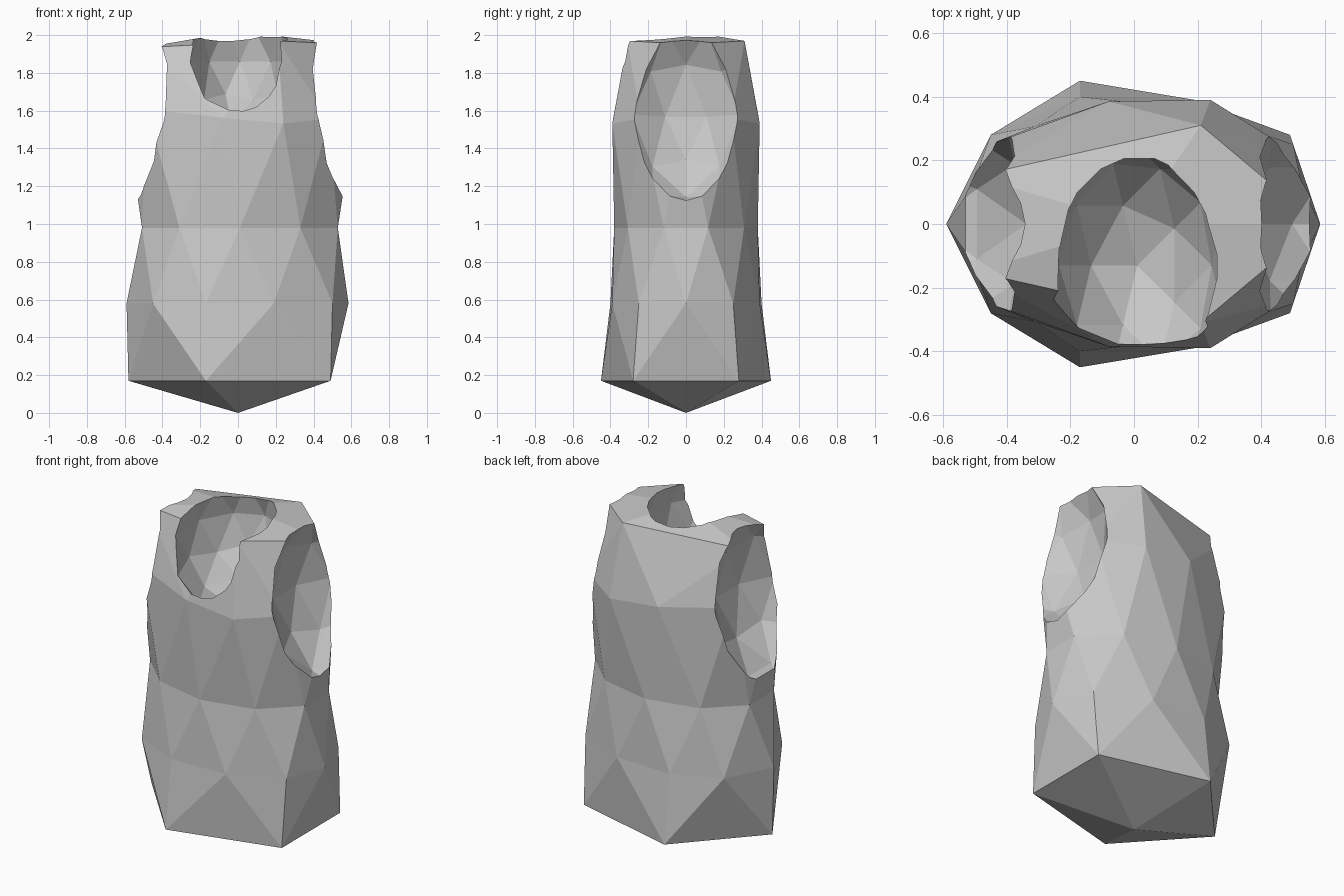
import bpy, bmesh, math
from mathutils import Matrix

if "Cube" in bpy.data.objects:
    bpy.data.objects.remove(bpy.data.objects["Cube"])

grey = bpy.data.materials.new("warm grey")
grey.diffuse_color = (0.58, 0.58, 0.58, 1)
grey.use_nodes = True
grey.node_tree.nodes["Principled BSDF"].inputs["Base Color"].default_value = grey.diffuse_color


def ring(z, half, slope=0):
    """Closed ring from its y >= 0 half, mirrored; slope tilts it sideways from x = 0.22."""
    pts = [(x, y, z + slope * abs(x - 0.22)) for x, y in half]
    pts += [(x, -y, h) for x, y, h in pts if y > 0]
    return sorted(pts, key=angle)


def angle(p):
    return math.atan2(p[1] * 1.45, p[0]) % (2 * math.pi)


def stitch(bm, low, high):
    """Triangles between two rings, advancing by the angle of edge middles."""
    n, m, i, j = len(low), len(high), 0, 0

    def middle(r, k):
        return sum(angle(r[q % len(r)].co) + 2 * math.pi * (q // len(r)) for q in (k, k + 1))

    while i < n or j < m:
        if j == m or (i < n and middle(low, i) <= middle(high, j)):
            bm.faces.new((low[i % n], low[(i + 1) % n], high[j % m]))
            i += 1
        else:
            bm.faces.new((low[i % n], high[(j + 1) % m], high[j % m]))
            j += 1


def finish(bm, name):
    bmesh.ops.recalc_face_normals(bm, faces=bm.faces)
    mesh = bpy.data.meshes.new(name)
    bm.to_mesh(mesh)
    bm.free()
    mesh.materials.append(grey)
    obj = bpy.data.objects.new(name, mesh)
    bpy.context.collection.objects.link(obj)
    return obj


# Torso: faceted rings between a bottom and a top point
waist = [(0.01 + 0.545 * math.cos(math.radians(a)), 0.38 * math.sin(math.radians(a)))
         for a in range(18, 180, 36)]
rings = [
    ring(0.17, [(0.49, 0.28), (-0.17, 0.45), (-0.58, 0)]),
    ring(0.58, [(0.585, 0), (0.5, 0.25), (0.19, 0.39), (-0.17, 0.4), (-0.45, 0.28), (-0.59, 0)]),
    ring(0.98, waist),
    ring(1.53, [(0.62, 0), (0.48, 0.24), (0.24, 0.39), (-0.08, 0.385), (-0.48, 0.24), (-0.6, 0)], 0.11),
    ring(1.97, [(0.58, 0), (0.21, 0.31), (-0.5, 0.15)], -0.05),
]
bm = bmesh.new()
loops = [[bm.verts.new(p) for p in r] for r in rings]
for low, high in zip(loops, loops[1:]):
    stitch(bm, low, high)
for loop, z in ((loops[0], 0), (loops[-1], 2.02)):
    tip = bm.verts.new((0, 0, z))
    for a, b in zip(loop, loop[1:] + loop[:1]):
        bm.faces.new((a, b, tip))
torso = finish(bm, "torso")


# Armholes and neckline: carved with faceted ellipsoids
def carve(name, centre, radii, tilt=0):
    bm = bmesh.new()
    mat = (Matrix.Translation(centre) @ Matrix.Rotation(math.radians(tilt), 4, 'Y')
           @ Matrix.Diagonal((*radii, 1)))
    bmesh.ops.create_icosphere(bm, subdivisions=2, radius=1, matrix=mat)
    cutter = finish(bm, name)
    cutter.hide_render = True
    cutter.hide_viewport = True
    mod = torso.modifiers.new(name, 'BOOLEAN')
    mod.operation = 'DIFFERENCE'
    mod.solver = 'EXACT'
    mod.object = cutter


for side, label, x in ((-1, "left", 0.585), (1, "right", 0.62)):
    carve(label + "_armhole_cutter", (side * x, 0, 1.6), (0.325, 0.355, 0.52), -6 * side)
carve("neckline_cutter", (0.01, -0.13, 1.86), (0.275, 0.375, 0.385))
